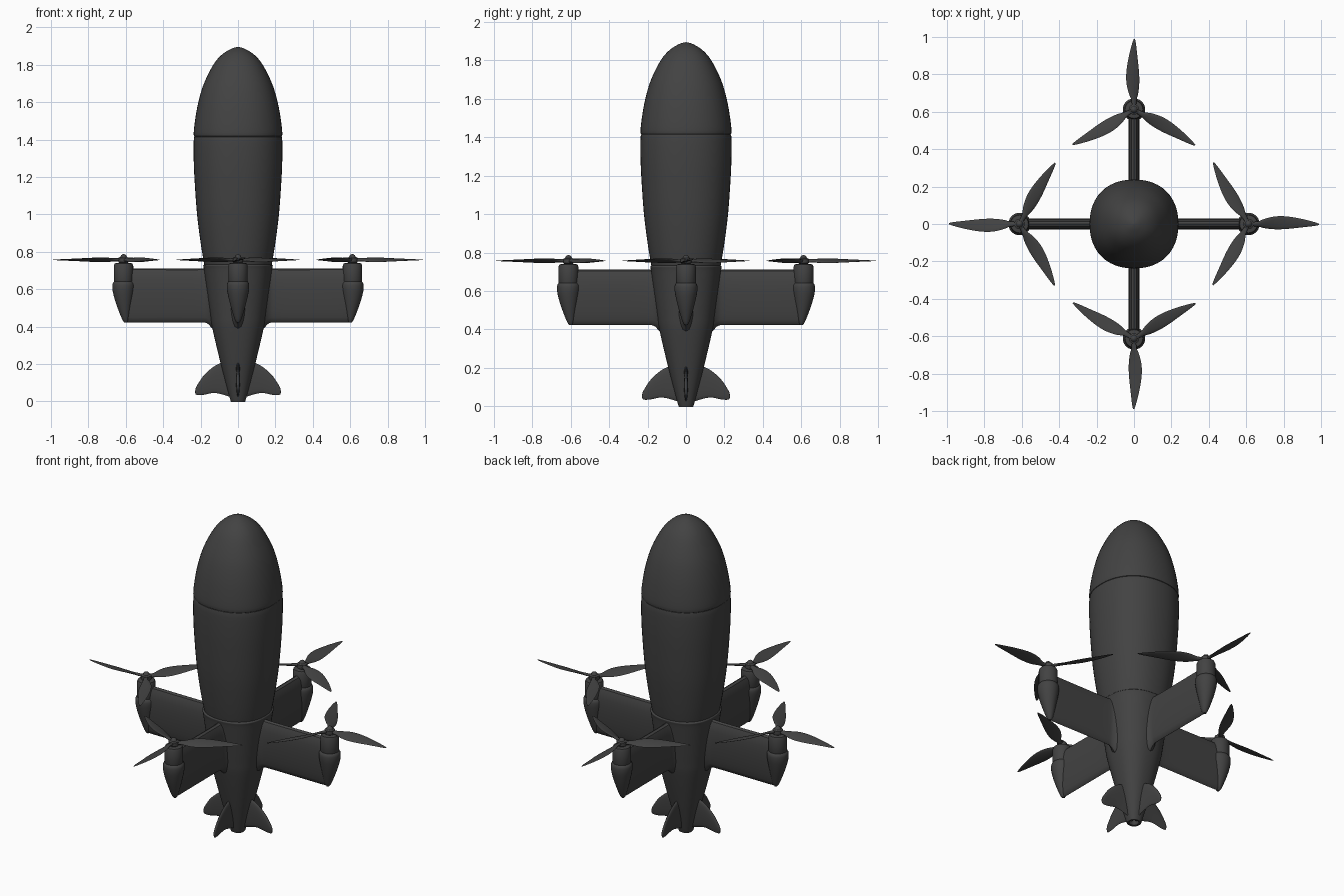
import bpy, bmesh, math
from math import sin, cos, pi, tau, copysign
from mathutils import Vector, Matrix

cube = bpy.data.objects.get("Cube")
if cube:
    bpy.data.objects.remove(cube, do_unlink=True)

GREY = (0.055, 0.055, 0.055, 1)
paint = bpy.data.materials.new("charcoal grey")
paint.use_nodes = True
paint.diffuse_color = GREY
shader = paint.node_tree.nodes["Principled BSDF"]
shader.inputs["Base Color"].default_value = GREY
shader.inputs["Roughness"].default_value = 0.6

ARM = 0.612  # distance of each motor from the body axis


def smooth(rows, n=4):
    """Catmull-Rom interpolation of a short list of section parameters."""
    out = []
    for i in range(len(rows) - 1):
        quad = [Vector(rows[max(0, min(len(rows) - 1, i + k))]) for k in (-1, 0, 1, 2)]
        a, b, c, d = quad
        for s in range(n):
            t = s / n
            out.append(b + (c - a) * t / 2 + (a * 2 - b * 5 + c * 4 - d) * t * t / 2
                       + (b * 3 - a - c * 3 + d) * t ** 3 / 2)
    return out + [Vector(rows[-1])]


def loft(name, rings, turn=0.0, angle=35):
    """Skin a list of equal point rings, cap the ends, turn about the body axis."""
    bm = bmesh.new()
    loops = [[bm.verts.new(p) for p in ring] for ring in rings]
    n = len(loops[0])
    for a, b in zip(loops, loops[1:]):
        for i in range(n):
            bm.faces.new((a[i], a[(i + 1) % n], b[(i + 1) % n], b[i]))
    bm.faces.new(loops[0])
    bm.faces.new(loops[-1])
    bmesh.ops.recalc_face_normals(bm, faces=bm.faces)
    bm.transform(Matrix.Rotation(turn, 4, 'Z'))
    mesh = bpy.data.meshes.new(name)
    bm.to_mesh(mesh)
    bm.free()
    mesh.materials.append(paint)
    obj = bpy.data.objects.new(name, mesh)
    bpy.context.collection.objects.link(obj)
    bpy.ops.object.select_all(action='DESELECT')
    obj.select_set(True)
    bpy.context.view_layer.objects.active = obj
    bpy.ops.object.shade_smooth_by_angle(angle=math.radians(angle))
    return obj


def spow(v, p):
    return copysign(abs(v) ** p, v)


def round_ring(r, z, x=0.0, n=24, power=1.0):
    """Circle, or rounded square when power is below one."""
    return [(x + r * spow(cos(tau * i / n), power), r * spow(sin(tau * i / n), power), z)
            for i in range(n)]


def foil_ring(x, low, high, thick, n=20):
    """Upright wing section with its blunt edge on top."""
    mid, half = (low + high) / 2, (high - low) / 2
    return [(x, thick / 2 * spow(sin(t), 0.8) * (0.85 + 0.2 * cos(t)), mid + half * cos(t))
            for t in (tau * i / n for i in range(n))]


def body_part(name, rows, power=0.9):
    return loft(name, [round_ring(r, z, n=48, power=power) for r, z in smooth(rows)])


# Fuselage: nose cap, payload barrel, tapering tail
body_part("nose_cap", [(0.226, 1.415), (0.237, 1.425), (0.23, 1.5), (0.212, 1.6),
                       (0.182, 1.7), (0.132, 1.8), (0.085, 1.855), (0.035, 1.886),
                       (0.003, 1.895)])
body_part("barrel", [(0.17, 0.69), (0.182, 0.74), (0.2, 0.85), (0.219, 1.0), (0.232, 1.18),
                     (0.237, 1.3), (0.236, 1.405), (0.226, 1.417)])
body_part("tail_body", [(0.165, 0.735), (0.185, 0.728), (0.182, 0.705), (0.168, 0.6),
                        (0.15, 0.47), (0.137, 0.39), (0.092, 0.2), (0.043, 0.015),
                        (0.036, 0.0), (0.024, 0.0), (0.022, 0.03)], 0.85)

# Sections along the span: distance out, lower edge, upper edge, thickness
WING = [(0.06, 0.36, 0.73, 0.2), (0.13, 0.385, 0.73, 0.14), (0.165, 0.417, 0.716, 0.085),
        (0.21, 0.422, 0.711, 0.066), (0.4, 0.422, 0.711, 0.066), (0.585, 0.422, 0.711, 0.066),
        (0.605, 0.43, 0.7, 0.055)]
FIN = [(0.01, 0.012, 0.25, 0.034), (0.08, 0.036, 0.212, 0.026), (0.13, 0.045, 0.186, 0.022),
       (0.18, 0.036, 0.142, 0.018), (0.21, 0.033, 0.1, 0.016), (0.225, 0.037, 0.073, 0.012),
       (0.229, 0.047, 0.056, 0.004)]
# Blade: radius, half chord, half thickness, sweep, twist
BLADE = [(0.012, 0.012, 0.009, 0.0, 0.35), (0.05, 0.015, 0.008, 0.0, 0.4),
         (0.09, 0.028, 0.006, 0.003, 0.38), (0.14, 0.036, 0.005, 0.006, 0.32),
         (0.2, 0.035, 0.004, 0.007, 0.25), (0.28, 0.024, 0.003, 0.005, 0.2),
         (0.35, 0.011, 0.002, 0.0, 0.15), (0.378, 0.003, 0.001, -0.002, 0.1)]


def blade_rings(spin):
    place = Matrix.Translation((ARM, 0, 0.757)) @ Matrix.Rotation(spin, 4, 'Z')
    rings = []
    for r, chord, thick, sweep, twist in smooth(BLADE):
        pitch = Matrix.Rotation(twist, 4, 'X')
        rings.append([place @ (pitch @ Vector((r, chord * cos(t), thick * sin(t)))
                               + Vector((0, sweep, 0)))
                      for t in (tau * i / 12 for i in range(12))])
    return rings


# Pod: radius, height, shift along the arm
POD = [(0.008, 0.422, -0.012), (0.02, 0.445, -0.01), (0.042, 0.52, -0.003),
       (0.056, 0.58, 0.0), (0.06, 0.615, 0.0), (0.056, 0.635, 0.0), (0.04, 0.65, 0.0)]
MOTOR = [(0.046, 0.63), (0.052, 0.645), (0.052, 0.725), (0.047, 0.738), (0.02, 0.742)]
HUB = [(0.018, 0.735), (0.028, 0.745), (0.028, 0.767), (0.018, 0.772), (0.013, 0.782),
       (0.004, 0.787)]

# Four identical arms with wing, fin, pod, motor and propeller
for side, turn in (("left", 0), ("back", pi / 2), ("right", pi), ("front", -pi / 2)):
    loft(side + "_wing", [foil_ring(*s) for s in smooth(WING)], turn)
    loft(side + "_tail_fin", [foil_ring(*s) for s in smooth(FIN)], turn, 50)
    loft(side + "_motor_pod", [round_ring(r, z, ARM + dx) for r, z, dx in smooth(POD)], turn)
    loft(side + "_motor", [round_ring(r, z, ARM) for r, z in MOTOR], turn)
    loft(side + "_propeller_hub", [round_ring(r, z, ARM, 16) for r, z in HUB], turn)
    for k in range(3):
        loft(f"{side}_propeller_blade_{k + 1}", blade_rings(tau * k / 3), turn, 60)
